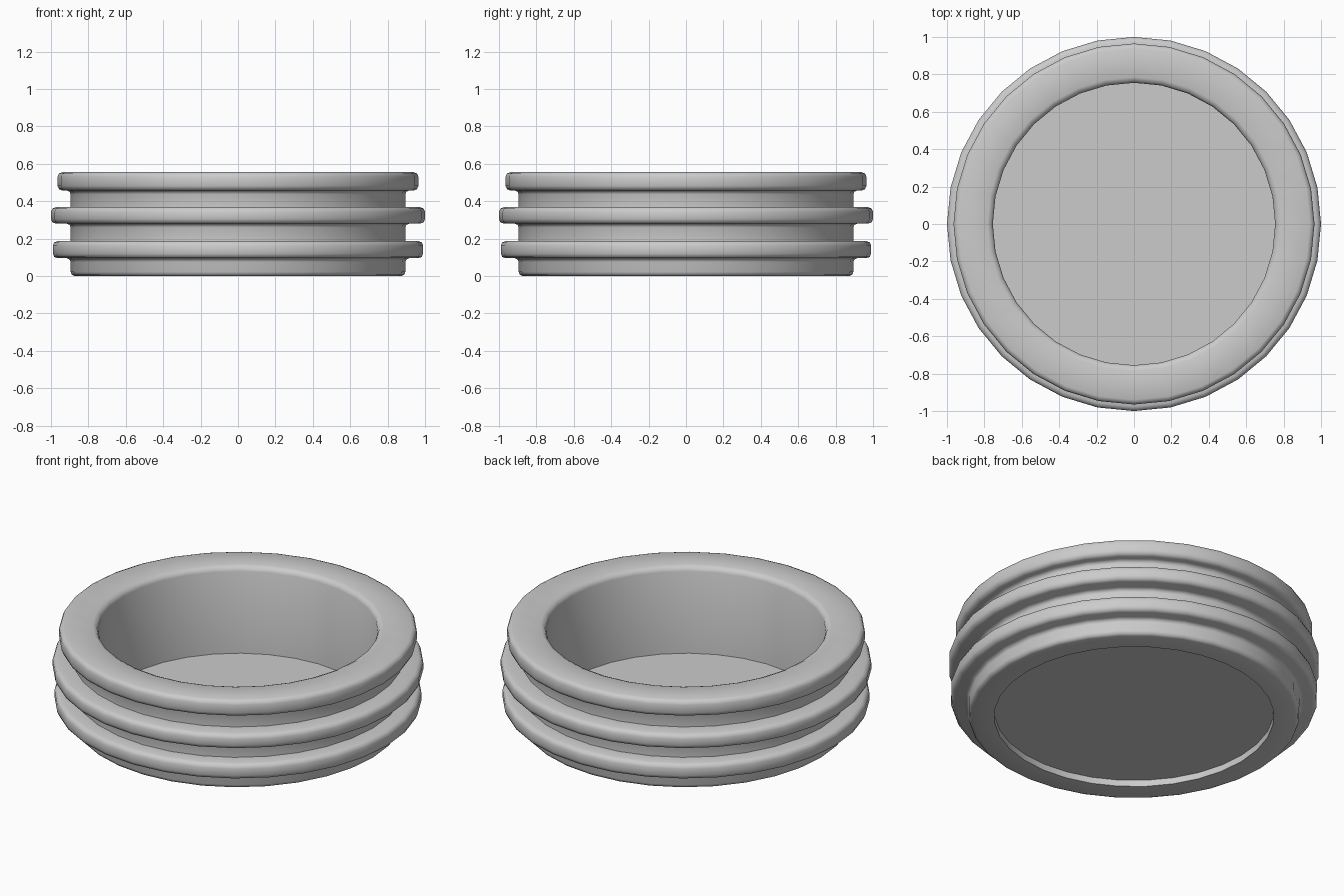
import bpy, bmesh
from math import sin, cos, pi

if "Cube" in bpy.data.objects:
    bpy.data.objects.remove(bpy.data.objects["Cube"])

SEG = 32


def make_object(name, bm):
    bmesh.ops.recalc_face_normals(bm, faces=bm.faces)
    mesh = bpy.data.meshes.new(name)
    bm.to_mesh(mesh)
    bm.free()
    obj = bpy.data.objects.new(name, mesh)
    bpy.context.collection.objects.link(obj)
    bpy.context.view_layer.objects.active = obj
    obj.select_set(True)
    bpy.ops.object.shade_smooth_by_angle(angle=0.87)
    obj.select_set(False)
    return obj


def flange(r, z0, z1, root=0.895):
    # rounded rib with a small fillet underneath and a crisp corner on top
    b = 0.025
    return [(root, z0 - 0.02), (root + 0.005, z0 - 0.007), (root + 0.02, z0),
            (r - b, z0), (r - b * 0.3, z0 + b * 0.3), (r, z0 + b),
            (r, z1 - b), (r - b * 0.3, z1 - b * 0.3), (r - b, z1)]


# ribbed wall: closed (radius, height) section spun around z
profile = [(0.755, 0.0), (0.873, 0.0), (0.888, 0.006), (0.895, 0.022)]
profile += flange(0.99, 0.095, 0.187) + [(0.895, 0.187)]
profile += flange(1.0, 0.28, 0.368) + [(0.895, 0.368)]
profile += flange(0.965, 0.457, 0.555)
profile += [(0.785, 0.555), (0.764, 0.546), (0.755, 0.525)]

bm = bmesh.new()
rings = [[bm.verts.new((r * cos(2 * pi * i / SEG), r * sin(2 * pi * i / SEG), z))
          for i in range(SEG)] for r, z in profile]
for a, b in zip(rings, rings[1:] + rings[:1]):
    for i in range(SEG):
        j = (i + 1) % SEG
        bm.faces.new((a[i], a[j], b[j], b[i]))
make_object("ribbed_wall", bm)

# floor plate set slightly above the bottom edge
bm = bmesh.new()
bm.faces.new([bm.verts.new((0.756 * cos(2 * pi * i / SEG), 0.756 * sin(2 * pi * i / SEG), 0.038))
              for i in range(SEG)])
make_object("floor_plate", bm)
